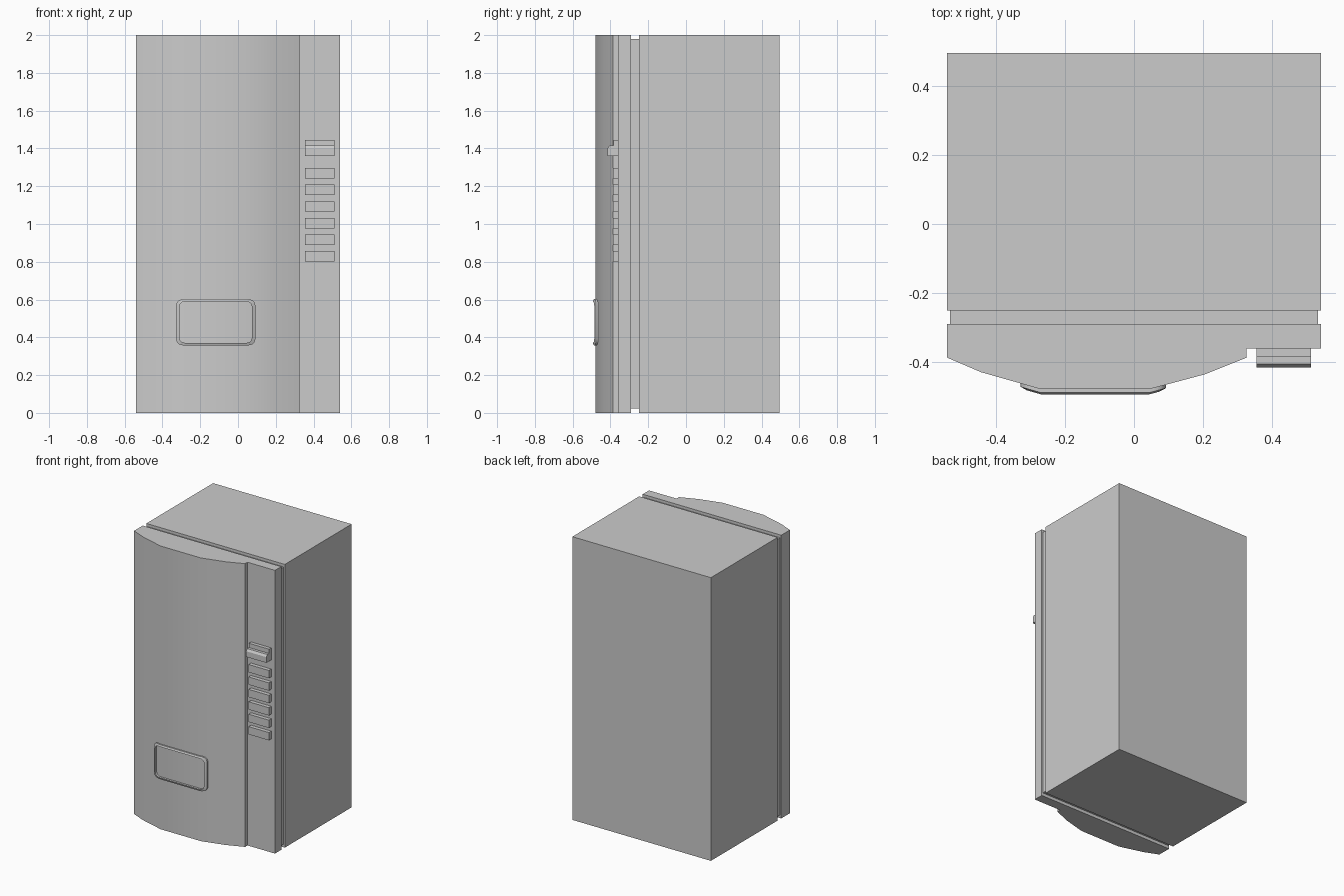
import bpy, bmesh, math

if "Cube" in bpy.data.objects:
    bpy.data.objects.remove(bpy.data.objects["Cube"])

# curved door front, left to right (x, y)
FRONT = [(-0.541, -0.387), (-0.443, -0.429), (-0.27, -0.478),
         (0.045, -0.478), (0.206, -0.435), (0.326, -0.387)]


def finish(name, bm):
    bmesh.ops.recalc_face_normals(bm, faces=bm.faces)
    me = bpy.data.meshes.new(name)
    bm.to_mesh(me)
    bm.free()
    ob = bpy.data.objects.new(name, me)
    bpy.context.collection.objects.link(ob)
    return ob


def prism(name, points, offset):
    """Close a profile loop and extrude it along offset."""
    bm = bmesh.new()
    face = bm.faces.new([bm.verts.new(p) for p in points])
    ext = bmesh.ops.extrude_face_region(bm, geom=[face])
    moved = [v for v in ext["geom"] if isinstance(v, bmesh.types.BMVert)]
    bmesh.ops.translate(bm, verts=moved, vec=offset)
    return finish(name, bm)


def box(name, x0, x1, y0, y1, z0, z1):
    return prism(name, [(x0, y0, z0), (x1, y0, z0), (x1, y1, z0), (x0, y1, z0)],
                 (0, 0, z1 - z0))


def smooth(ob, degrees):
    bpy.ops.object.select_all(action='DESELECT')
    ob.select_set(True)
    bpy.context.view_layer.objects.active = ob
    bpy.ops.object.shade_smooth_by_angle(angle=math.radians(degrees))


def front_y(x):
    """Depth of the door front at x."""
    for (xa, ya), (xb, yb) in zip(FRONT, FRONT[1:]):
        if xa <= x <= xb:
            return ya + (yb - ya) * (x - xa) / (xb - xa)


def rounded_loop(x0, x1, z0, z1, r, seg=3):
    """Rounded rectangle with extra points where the door front bends."""
    bends = (FRONT[2][0], FRONT[3][0])
    pts = []
    corners = [(x1 - r, z1 - r), (x0 + r, z1 - r), (x0 + r, z0 + r), (x1 - r, z0 + r)]
    for i, (cx, cz) in enumerate(corners):
        for k in range(seg + 1):
            a = math.pi / 2 * (i + k / seg)
            pts.append((cx + r * math.cos(a), cz + r * math.sin(a)))
        if i == 0:
            pts += [(bends[1], z1), (bends[0], z1)]
        if i == 2:
            pts += [(bends[0], z0), (bends[1], z0)]
    return pts


# cabinet and recessed seal behind the door
box("cabinet", -0.541, 0.541, -0.25, 0.495, 0, 2)
box("door_seal", -0.532, 0.532, -0.295, -0.245, 0.022, 1.98)

# door with bowed front and flat control strip
outline = [(-0.541, -0.29)] + FRONT + [(0.326, -0.36), (0.541, -0.36), (0.541, -0.29)]
door = prism("door", [(x, y, 0) for x, y in outline], (0, 0, 2))
smooth(door, 30)

# raised frame around the dispensing hatch, following the door bow
outer = rounded_loop(-0.328, 0.092, 0.358, 0.602, 0.034)
inner = rounded_loop(-0.310, 0.074, 0.371, 0.589, 0.027)
bm = bmesh.new()
rings = [[bm.verts.new((x, front_y(x) - d, z)) for x, z in loop]
         for loop, d in ((outer, -0.004), (outer, 0.010), (inner, 0.015), (inner, -0.004))]
for a, b in zip(rings, rings[1:] + rings[:1]):
    for i in range(len(a)):
        j = (i + 1) % len(a)
        bm.faces.new((a[i], a[j], b[j], b[i]))
smooth(finish("hatch_frame", bm), 35)

# selection buttons
for i in range(6):
    z = 0.802 + 0.0877 * i
    box(f"button_{i + 1}", 0.354, 0.512, -0.387, -0.355, z, z + 0.055)

# coin slot with a projecting lip
slot = [(-0.355, 1.445), (-0.385, 1.445), (-0.385, 1.415), (-0.405, 1.415),
        (-0.415, 1.40), (-0.415, 1.36), (-0.355, 1.36)]
prism("coin_slot", [(0.354, y, z) for y, z in slot], (0.158, 0, 0))
